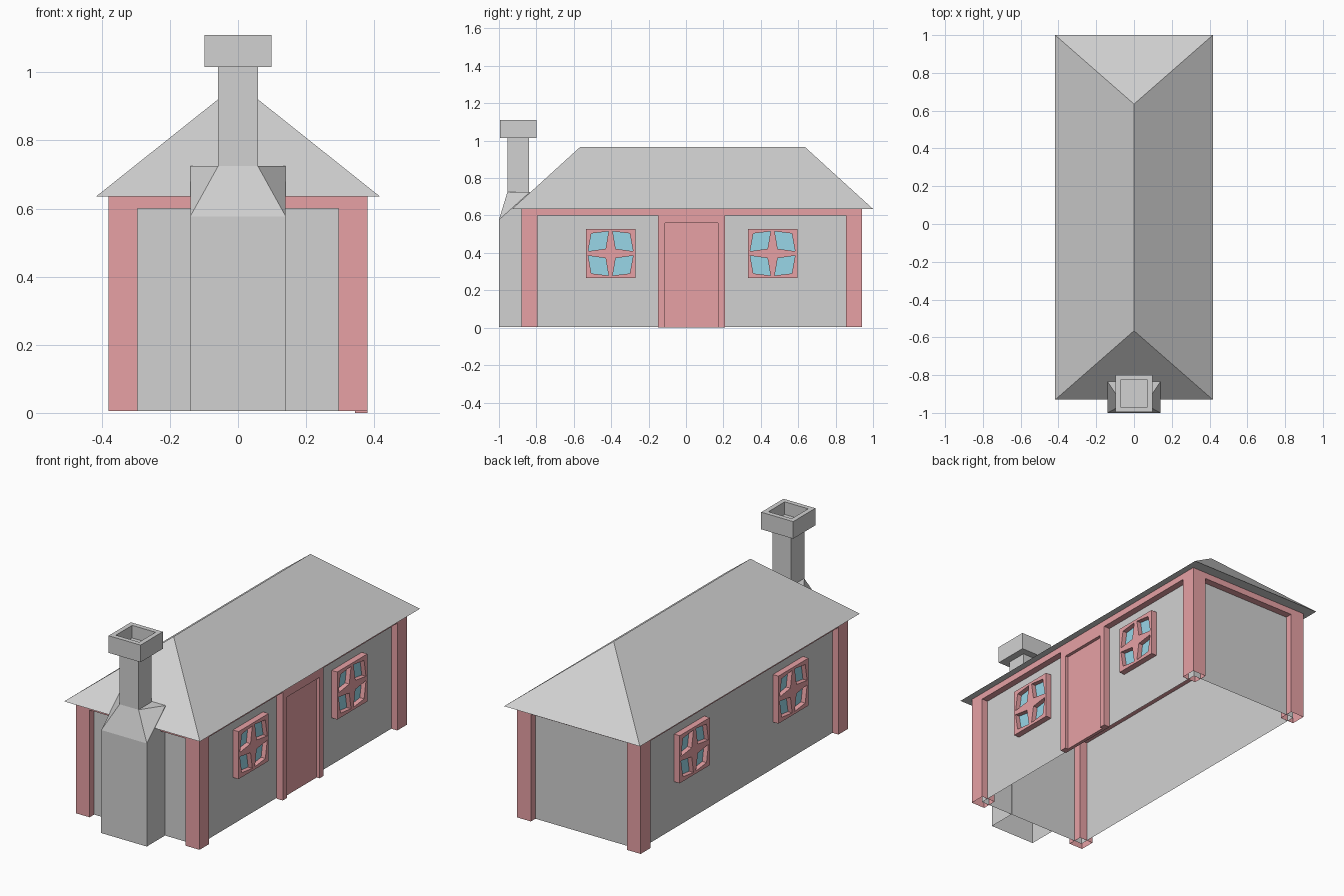
import bpy, bmesh
from mathutils import Matrix

cube = bpy.data.objects.get("Cube")
if cube:
    bpy.data.objects.remove(cube, do_unlink=True)


def material(name, rgb):
    m = bpy.data.materials.new(name)
    m.use_nodes = True
    m.diffuse_color = (*rgb, 1)
    m.node_tree.nodes["Principled BSDF"].inputs["Base Color"].default_value = (*rgb, 1)
    return m


GREY = material("stone_grey", (0.64, 0.64, 0.64))
PINK = material("timber_pink", (0.83, 0.37, 0.39))
BLUE = material("glass_blue", (0.35, 0.74, 0.88))


def add_object(name, bm, mat):
    bmesh.ops.recalc_face_normals(bm, faces=bm.faces)
    me = bpy.data.meshes.new(name)
    bm.to_mesh(me)
    bm.free()
    me.materials.append(mat)
    ob = bpy.data.objects.new(name, me)
    bpy.context.collection.objects.link(ob)
    return ob


def box_bm(x, y, z):
    """Box between the given (low, high) limits."""
    bm = bmesh.new()
    bmesh.ops.create_cube(bm, size=1)
    for v in bm.verts:
        v.co = [lim[int(c > 0)] for c, lim in zip(v.co, (x, y, z))]
    bm.normal_update()
    return bm


def box(name, mat, x, y, z, open_below=False, open_above=False):
    bm = box_bm(x, y, z)
    gone = [f for f in bm.faces if (open_below and f.normal.z < -0.5)
            or (open_above and f.normal.z > 0.5)]
    bmesh.ops.delete(bm, geom=gone, context="FACES")
    return add_object(name, bm, mat)


def span(side, near, far):
    return tuple(sorted((side * near, side * far)))


EAVE, FLOOR = 0.635, 0.005
WALL_X, OUT_X, IN_X = 0.343, 0.38, 0.295
FRONT, BACK = (-0.88, -0.795), (0.855, 0.94)

# Walls, open underneath
box("walls", GREY, (-WALL_X, WALL_X), (-0.84, 0.9), (FLOOR, EAVE), True, True)

# Corner posts and the beams under the eaves
for side, label in ((1, "left"), (-1, "right")):
    x = span(side, IN_X, OUT_X)
    for y, end in ((FRONT, "front"), (BACK, "back")):
        box(f"{end}_{label}_post", PINK, x, y, (FLOOR, EAVE), True)
    box(f"{label}_beam", PINK, x, (FRONT[1], BACK[0]), (0.6, EAVE))
for y, end in ((FRONT, "front"), (BACK, "back")):
    box(f"{end}_beam", PINK, (-IN_X, IN_X), y, (0.6, EAVE))

# Hipped roof
bm = box_bm((-0.417, 0.417), (-0.93, 1.0), (EAVE, 0.967))
for v in bm.verts:
    if v.co.z > EAVE + 0.1:
        v.co.x = 0
        v.co.y = -0.565 if v.co.y < 0 else 0.635
bmesh.ops.remove_doubles(bm, verts=bm.verts, dist=0.001)
add_object("roof", bm, GREY)

# Door with jambs and lintel
box("door_panel", PINK, (WALL_X, 0.362), (-0.112, 0.172), (0, 0.56))
for y, label in (((-0.15, -0.112), "front"), ((0.172, 0.208), "back")):
    box(f"door_{label}_jamb", PINK, (WALL_X, OUT_X), y, (0, 0.6))
box("door_lintel", PINK, (WALL_X, OUT_X), (-0.112, 0.172), (0.56, 0.6))

# Windows: a frame with four skewed openings, and glass behind it
HALF = 0.132
PANE = [(0.103, 0.107), (0.011, 0.118), (0.027, 0.025), (0.12, 0.012)]


def window(name, side, y, z):
    cu = bpy.data.curves.new(name + "_outline", "CURVE")
    cu.dimensions = "2D"
    cu.fill_mode = "BOTH"
    cu.extrude = 0.017
    loops = [[(-HALF, -HALF), (HALF, -HALF), (HALF, HALF), (-HALF, HALF)]]
    loops += [[(sx * px, sy * py) for px, py in PANE] for sx in (-1, 1) for sy in (-1, 1)]
    for loop in loops:
        sp = cu.splines.new("POLY")
        sp.points.add(len(loop) - 1)
        for p, (px, py) in zip(sp.points, loop):
            p.co = (px, py, 0, 1)
        sp.use_cyclic_u = True
    temp = bpy.data.objects.new(name + "_outline", cu)
    bpy.context.collection.objects.link(temp)
    bpy.context.view_layer.update()
    graph = bpy.context.evaluated_depsgraph_get()
    me = bpy.data.meshes.new_from_object(temp.evaluated_get(graph))
    bpy.data.objects.remove(temp, do_unlink=True)
    bm = bmesh.new()
    bm.from_mesh(me)
    bmesh.ops.remove_doubles(bm, verts=bm.verts, dist=0.0001)
    turn = Matrix(((0, 0, 1, side * 0.361), (1, 0, 0, y), (0, 1, 0, z), (0, 0, 0, 1)))
    bm.transform(turn)
    for f in bm.faces:
        f.material_index = 0
        f.smooth = False
    add_object(name + "_frame", bm, PINK)
    r = HALF - 0.005
    box(name + "_glass", BLUE, span(side, WALL_X + 0.002, 0.352), (y - r, y + r), (z - r, z + r))


for side, label in ((1, "left"), (-1, "right")):
    for y, end in ((-0.403, "front"), (0.463, "back")):
        window(f"{end}_{label}_window", side, y, 0.397)

# Chimney base: sloping shoulders narrow to the stack
BX, Y0, Y1 = 0.14, -1.0, -0.835
SX, SY0, SY1 = 0.058, -0.955, -0.84
LOW, HIGH = 0.577, 0.725
bm = bmesh.new()
foot, rim, neck = [[bm.verts.new(p) for p in ring] for ring in (
    [(-BX, Y0, FLOOR), (BX, Y0, FLOOR), (BX, Y1, FLOOR), (-BX, Y1, FLOOR)],
    [(-BX, Y0, LOW), (BX, Y0, LOW), (BX, Y1, HIGH), (-BX, Y1, HIGH)],
    [(-SX, SY0, HIGH), (SX, SY0, HIGH), (SX, SY1, HIGH), (-SX, SY1, HIGH)])]
for i in range(4):
    j = (i + 1) % 4
    bm.faces.new((foot[i], foot[j], rim[j], rim[i]))
    if i % 2 == 0:
        bm.faces.new((rim[i], rim[j], neck[j], neck[i]))
for a, b in ((0, 3), (1, 2)):
    bm.faces.new((rim[a], neck[a], rim[b]))
    bm.faces.new((neck[a], neck[b], rim[b]))
add_object("chimney_base", bm, GREY)

# Chimney stack and hollow cap
box("chimney_stack", GREY, (-SX, SX), (SY0, SY1), (HIGH - 0.01, 1.02))
bm = box_bm((-0.098, 0.098), (-0.995, -0.8), (1.015, 1.11))
top = max(bm.faces, key=lambda f: f.calc_center_median().z)
bmesh.ops.inset_region(bm, faces=[top], thickness=0.037)
hole = bmesh.ops.extrude_face_region(bm, geom=[top])
bmesh.ops.translate(bm, vec=(0, 0, -0.07),
                    verts=[g for g in hole["geom"] if isinstance(g, bmesh.types.BMVert)])
if top.is_valid:
    bmesh.ops.delete(bm, geom=[top], context="FACES_ONLY")
add_object("chimney_cap", bm, GREY)
